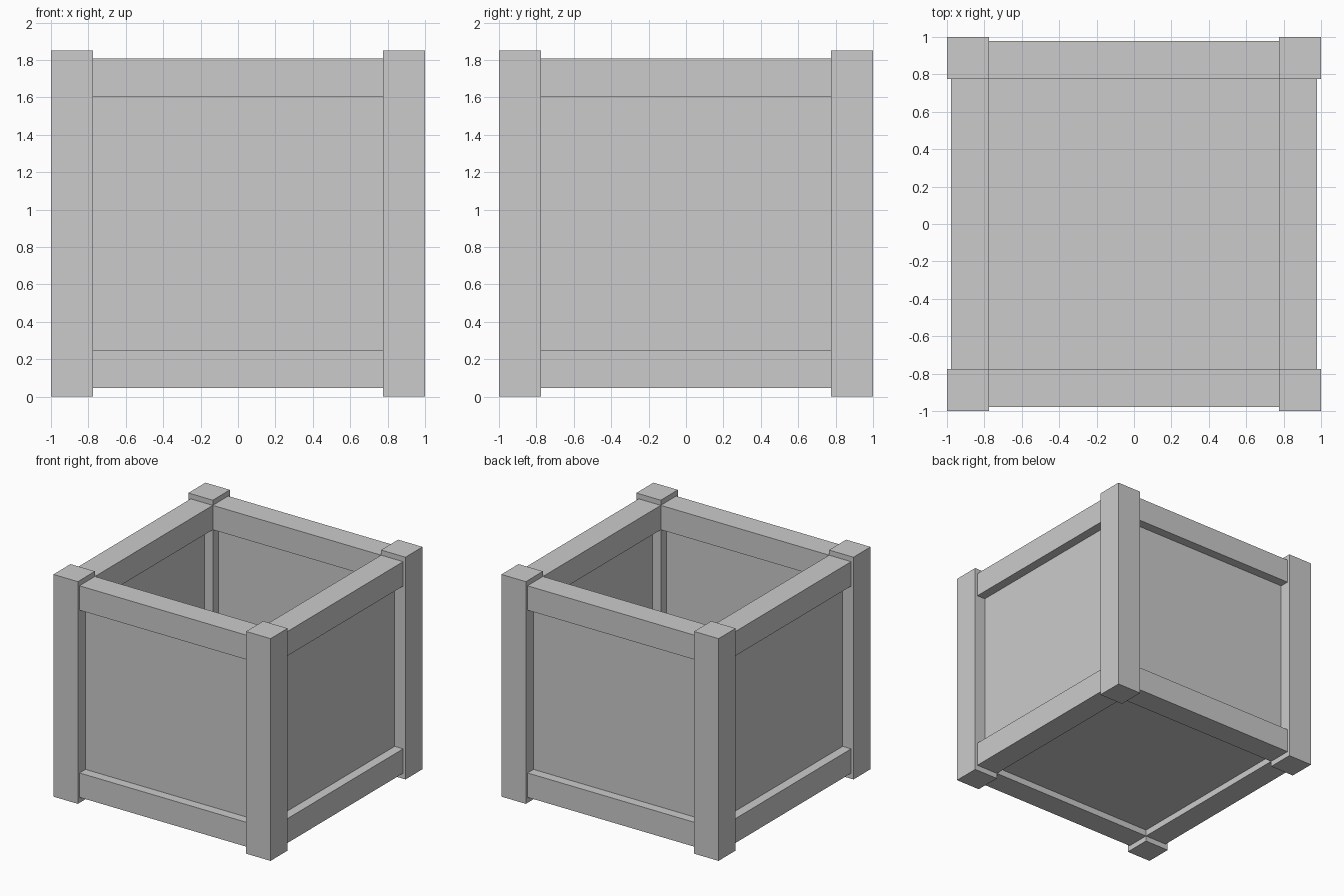
import bpy
import bmesh
from mathutils import Matrix, Vector
from math import pi

old = bpy.data.objects.get("Cube")
if old:
    bpy.data.objects.remove(old, do_unlink=True)

# Single flat grey
grey = bpy.data.materials.new("light grey")
grey.use_nodes = True
COLOUR = (0.6, 0.6, 0.6, 1)
grey.diffuse_color = COLOUR
grey.node_tree.nodes["Principled BSDF"].inputs["Base Color"].default_value = COLOUR


def box(name, low, high, turn=0):
    """Box between two corners, turned about z by a number of quarter turns."""
    low, high = Vector(low), Vector(high)
    bm = bmesh.new()
    bmesh.ops.create_cube(bm, size=1)
    bmesh.ops.scale(bm, vec=high - low, verts=bm.verts)
    bmesh.ops.translate(bm, vec=(low + high) / 2, verts=bm.verts)
    bmesh.ops.transform(bm, matrix=Matrix.Rotation(turn * pi / 2, 4, "Z"), verts=bm.verts)
    mesh = bpy.data.meshes.new(name)
    bm.to_mesh(mesh)
    bm.free()
    mesh.materials.append(grey)
    obj = bpy.data.objects.new(name, mesh)
    bpy.context.collection.objects.link(obj)
    return obj


INNER = 0.775               # inner face of posts and rails
RAIL = 0.978                # outer face of rails
LOW_RAIL = (0.046, 0.249)   # bottom and top of the lower rails
TOP_RAIL = (1.604, 1.807)   # bottom and top of the upper rails
PANEL = (0.85, 0.9)         # inner and outer face of the side panels

# Each side: corner post, two rails and a recessed panel
for turn, side in enumerate(("front", "left", "back", "right")):
    box(side + "_post", (INNER, -1, 0), (1, -INNER, 1.85), turn)
    for label, (z0, z1) in (("lower", LOW_RAIL), ("upper", TOP_RAIL)):
        box(f"{side}_{label}_rail", (-INNER, -RAIL, z0), (INNER, -INNER, z1), turn)
    box(side + "_panel", (-INNER, -PANEL[1], LOW_RAIL[1]),
        (INNER, -PANEL[0], TOP_RAIL[0]), turn)

# Floor board between the lower rails
box("floor", (-INNER, -INNER, 0.1), (INNER, INNER, 0.15))
